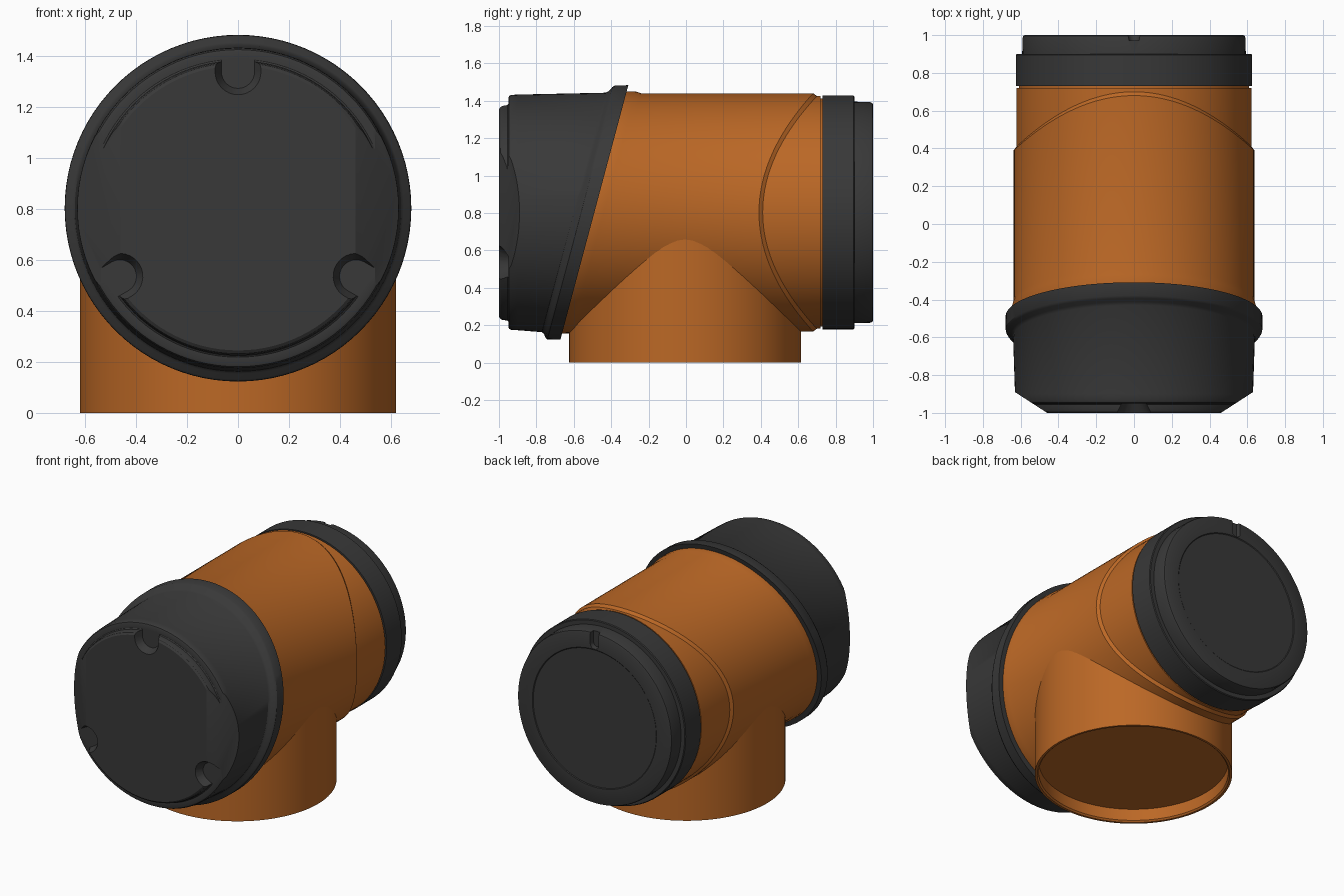
import bpy, bmesh
from math import sin, cos, tau, radians
from mathutils import Vector

AXIS_Z = 0.803   # height of the barrel's centre line
SLANT = 0.267    # lean of the front joint
BOW = 0.29       # bend of the rear seam
SIDES = 96

if "Cube" in bpy.data.objects:
    bpy.data.objects.remove(bpy.data.objects["Cube"])


def material(name, rgb):
    m = bpy.data.materials.new(name)
    m.use_nodes = True
    m.diffuse_color = (*rgb, 1)
    m.node_tree.nodes["Principled BSDF"].inputs["Base Color"].default_value = (*rgb, 1)
    return m


orange = material("burnt orange", (0.50, 0.138, 0.019))
charcoal = material("charcoal", (0.04, 0.04, 0.04))


def barrel_point(y, r, a, kind):
    """Point on a ring round the y axis; the ring is flat, slanted or bowed."""
    x, z = r * cos(a), r * sin(a)
    if kind == "slant":
        y += SLANT * z
    elif kind == "bow":
        y += BOW * sin(a) ** 2
    return Vector((x, y, z + AXIS_Z))


def pipe_point(h, r, a, kind):
    return Vector((r * cos(a), r * sin(a) - 0.005, h))


def lathe(profile, place=barrel_point):
    """Closed solid through the rings of a profile."""
    bm = bmesh.new()
    rings = []
    for pos, r, *kind in profile:
        kind = kind[0] if kind else "flat"
        rings.append([bm.verts.new(place(pos, r, tau * i / SIDES, kind))
                      for i in range(SIDES)])
    for lo, hi in zip(rings, rings[1:]):
        for i in range(SIDES):
            j = (i + 1) % SIDES
            bm.faces.new((lo[i], lo[j], hi[j], hi[i]))
    bm.faces.new(rings[0])
    bm.faces.new(rings[-1])
    bmesh.ops.recalc_face_normals(bm, faces=bm.faces)
    return bm


def finish(bm, name, mat):
    mesh = bpy.data.meshes.new(name)
    bm.to_mesh(mesh)
    bm.free()
    ob = bpy.data.objects.new(name, mesh)
    bpy.context.collection.objects.link(ob)
    mesh.materials.append(mat)
    return ob


def activate(ob):
    bpy.ops.object.select_all(action="DESELECT")
    ob.select_set(True)
    bpy.context.view_layer.objects.active = ob


def smooth(ob):
    activate(ob)
    bpy.ops.object.shade_smooth_by_angle(angle=radians(32))


def cut_notch(ob, angle, centre, floor, face):
    """Carve a flared, round-ended notch running out to the rim."""
    bm = bmesh.new()
    out = Vector((cos(angle), 0, sin(angle)))
    side = Vector((-sin(angle), 0, cos(angle)))
    for y, rad in (floor, face):
        for i in range(17):
            t = tau / 4 + tau / 2 * i / 16
            p = out * (centre + rad * cos(t)) + side * rad * sin(t)
            bm.verts.new(p + Vector((0, y, AXIS_Z)))
        for s in (-1, 1):
            p = out * (centre + 0.3) + side * rad * s
            bm.verts.new(p + Vector((0, y, AXIS_Z)))
    bmesh.ops.convex_hull(bm, input=bm.verts)
    bmesh.ops.recalc_face_normals(bm, faces=bm.faces)
    cutter = finish(bm, "notch_cutter", charcoal)
    cutter.hide_render = True
    mod = ob.modifiers.new("notch", "BOOLEAN")
    mod.operation = "DIFFERENCE"
    mod.solver = "EXACT"
    mod.object = cutter
    activate(ob)
    bpy.ops.object.modifier_apply(modifier="notch")
    bpy.data.objects.remove(cutter)


# Main barrel with a raised slanted collar and a bowed rear seam
smooth(finish(lathe([
    (-0.50, 0.648, "slant"), (-0.44, 0.646, "slant"), (-0.41, 0.637, "slant"),
    (0.39, 0.637, "bow"), (0.41, 0.622, "bow"),
    (0.72, 0.622), (0.72, 0.61), (0.74, 0.61)]), "barrel", orange))

# Upright branch pipe with a shallow recess underneath
smooth(finish(lathe([
    (0.09, 0.595), (0.01, 0.595), (0.0, 0.605), (0.0, 0.62), (0.8, 0.62)],
    pipe_point), "branch_pipe", orange))

# Front cap: stepped face, slanted flange
bm = lathe([
    (-1.0, 0.558), (-0.992, 0.570), (-0.98, 0.575), (-0.955, 0.578), (-0.95, 0.585),
    (-0.95, 0.612), (-0.946, 0.622), (-0.935, 0.628),
    (-0.90, 0.630), (-0.60, 0.640, "slant"), (-0.585, 0.650, "slant"),
    (-0.572, 0.671, "slant"), (-0.56, 0.679, "slant"),
    (-0.49, 0.680, "slant"), (-0.49, 0.60, "slant")])
# Flat chamfer on each side of the cap
for s in (-1, 1):
    cut = bmesh.ops.bisect_plane(
        bm, geom=bm.verts[:] + bm.edges[:] + bm.faces[:], clear_outer=True,
        plane_co=(0.46 * s, -1, 0), plane_no=Vector((0.11 * s, -0.17, 0)).normalized())
    edges = [e for e in cut["geom_cut"]
             if isinstance(e, bmesh.types.BMEdge) and e.is_boundary]
    bmesh.ops.edgeloop_fill(bm, edges=edges)
bmesh.ops.recalc_face_normals(bm, faces=bm.faces)
front_cap = finish(bm, "front_cap", charcoal)
for deg in (90, 210, 330):
    cut_notch(front_cap, radians(deg), 0.535, (-0.95, 0.065), (-1.01, 0.095))
smooth(front_cap)

# Rear cap: two steps, faint ring and a small slot at the top
rear_cap = finish(lathe([
    (0.73, 0.60), (0.73, 0.625), (0.895, 0.625), (0.90, 0.62),
    (0.90, 0.592), (0.985, 0.590), (0.996, 0.586), (1.0, 0.578),
    (1.0, 0.475), (0.996, 0.470)]), "rear_cap", charcoal)
cut_notch(rear_cap, radians(90), 0.51, (0.972, 0.025), (1.01, 0.035))
smooth(rear_cap)
